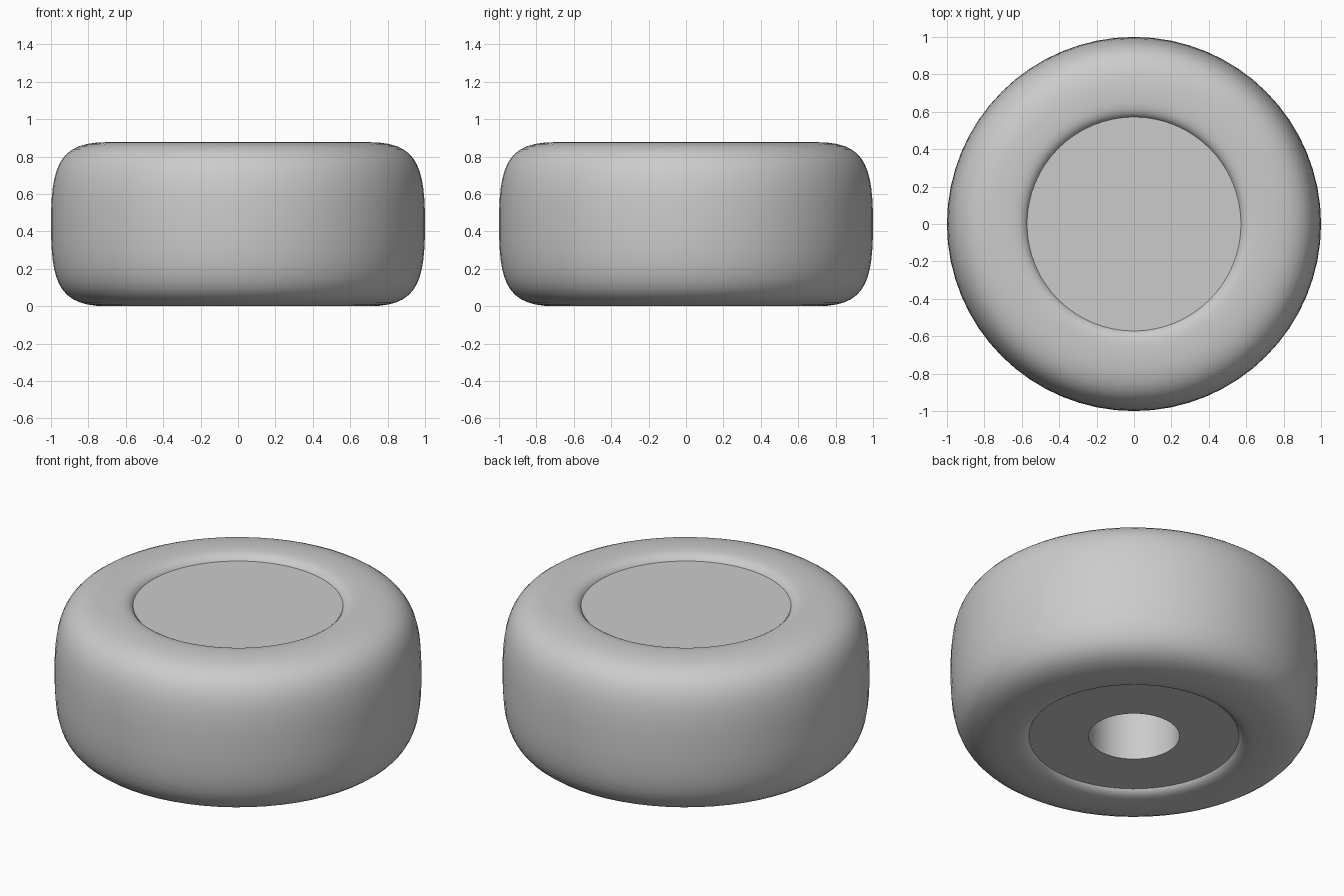
import bpy, bmesh, math
from mathutils import Vector
from mathutils.geometry import interpolate_bezier

if "Cube" in bpy.data.objects:
    bpy.data.objects.remove(bpy.data.objects["Cube"], do_unlink=True)

HEIGHT = 0.877
MID = HEIGHT / 2

grey = bpy.data.materials.new("plain grey")
grey.use_nodes = True
colour = (0.6, 0.6, 0.6, 1)
grey.diffuse_color = colour
grey.node_tree.nodes["Principled BSDF"].inputs["Base Color"].default_value = colour


def bezier(points, steps):
    return [tuple(p) for p in interpolate_bezier(*[Vector(p) for p in points], steps)]


def lathe(name, profile, closed, sides=64):
    """Spin a (radius, height) profile around the z axis."""
    bm = bmesh.new()
    verts = [bm.verts.new((r, 0, z)) for r, z in profile]
    pairs = list(zip(verts, verts[1:]))
    if closed:
        pairs.append((verts[-1], verts[0]))
    edges = [bm.edges.new(p) for p in pairs]
    bmesh.ops.spin(bm, geom=verts + edges, cent=(0, 0, 0), axis=(0, 0, 1),
                   angle=math.tau, steps=sides)
    bmesh.ops.remove_doubles(bm, verts=bm.verts, dist=0.0005)
    bmesh.ops.recalc_face_normals(bm, faces=bm.faces)
    mesh = bpy.data.meshes.new(name)
    bm.to_mesh(mesh)
    bm.free()
    mesh.materials.append(grey)
    obj = bpy.data.objects.new(name, mesh)
    bpy.context.collection.objects.link(obj)
    bpy.ops.object.select_all(action='DESELECT')
    obj.select_set(True)
    bpy.context.view_layer.objects.active = obj
    bpy.ops.object.shade_smooth_by_angle(angle=math.radians(35))
    return obj


# Tyre: upper half from tread to inner lip, mirrored for the lower half
tread = bezier([(1, MID), (1, 0.75), (0.96, HEIGHT), (0.7, HEIGHT)], 14)
lip = bezier([(0.7, HEIGHT), (0.63, HEIGHT), (0.58, 0.875), (0.565, 0.82)], 10)
upper = tread + lip[1:]
lower = [(r, HEIGHT - z) for r, z in reversed(upper[1:])]
lathe("tyre", upper + lower, closed=True)

# Hub: solid disc with a blind axle hole from below
lathe("hub", [(0, 0.84), (0.572, 0.84), (0.572, 0.035), (0.248, 0.035),
              (0.248, 0.55), (0, 0.55)], closed=False)
